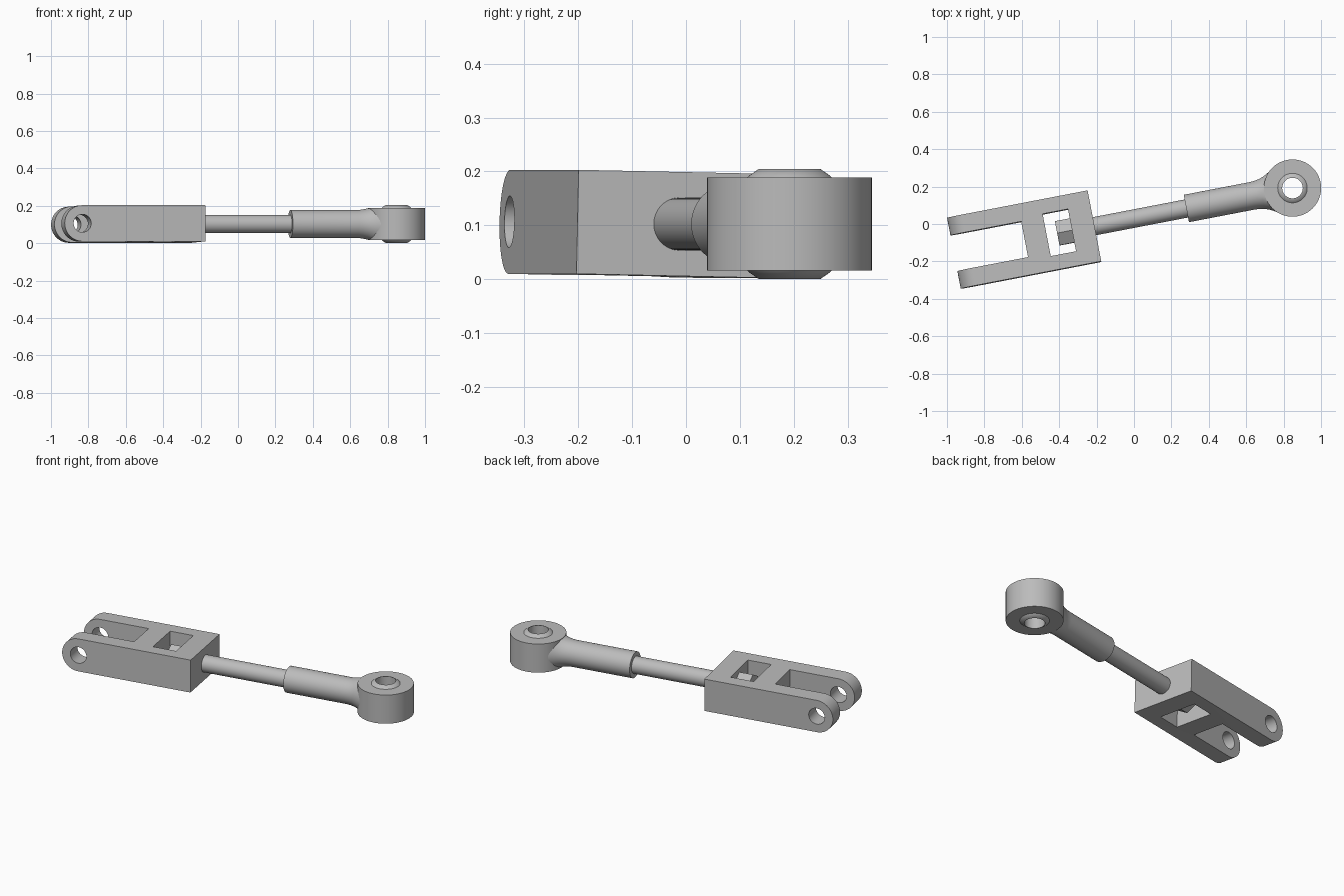
import bpy, bmesh
from math import sin, cos, pi, radians, sqrt
from mathutils import Matrix

cube = bpy.data.objects.get("Cube")
if cube:
    bpy.data.objects.remove(cube)

steel = bpy.data.materials.new("plain_steel_grey")
steel.use_nodes = True
grey = (0.5, 0.5, 0.5, 1)
steel.diffuse_color = grey
steel.node_tree.nodes["Principled BSDF"].inputs["Base Color"].default_value = grey

# Linkage frame: local x runs along the rod, the fork is slightly rolled about it
FRAME = Matrix.Translation((-0.005, 0.028, 0.1025)) @ Matrix.Rotation(radians(10.9), 4, "Z")
ROLLED = FRAME @ Matrix.Rotation(radians(-1.2), 4, "X")
EYE_X = 0.868


def finish(name, bm, frame):
    bmesh.ops.recalc_face_normals(bm, faces=bm.faces)
    mesh = bpy.data.meshes.new(name)
    bm.to_mesh(mesh)
    bm.free()
    mesh.materials.append(steel)
    obj = bpy.data.objects.new(name, mesh)
    bpy.context.collection.objects.link(obj)
    obj.matrix_world = frame
    return obj


def select_only(obj):
    bpy.ops.object.select_all(action="DESELECT")
    obj.select_set(True)
    bpy.context.view_layer.objects.active = obj


def smooth(obj):
    select_only(obj)
    bpy.ops.object.shade_smooth_by_angle(angle=radians(35))


def revolve(name, profile, frame, segments=64, closed=False, half_height=None):
    """Turn (radius, height) points about local z; cap the ends unless closed."""
    bm = bmesh.new()
    rings = []
    for r, h in profile:
        rings.append([bm.verts.new((r * cos(2 * pi * i / segments),
                                    r * sin(2 * pi * i / segments), h))
                      for i in range(segments)])
    pairs = list(zip(rings, rings[1:]))
    if closed:
        pairs.append((rings[-1], rings[0]))
    else:
        bm.faces.new(rings[0])
        bm.faces.new(rings[-1])
    for a, b in pairs:
        for i in range(segments):
            j = (i + 1) % segments
            bm.faces.new((a[i], a[j], b[j], b[i]))
    if half_height:
        # Flatten the flare to the height of the eye (local x is vertical here)
        for v in bm.verts:
            v.co.x = max(-half_height, min(half_height, v.co.x))
    return finish(name, bm, frame)


def box(name, x0, x1, half_y, half_z, frame):
    bm = bmesh.new()
    bmesh.ops.create_cube(bm, size=1)
    for v in bm.verts:
        v.co.x = x0 if v.co.x < 0 else x1
        v.co.y *= 2 * half_y
        v.co.z *= 2 * half_z
    return finish(name, bm, frame)


def cut(obj, cutter):
    cutter.hide_render = True
    mod = obj.modifiers.new("cut", "BOOLEAN")
    mod.operation = "DIFFERENCE"
    mod.solver = "EXACT"
    mod.object = cutter
    select_only(obj)
    bpy.ops.object.modifier_apply(modifier=mod.name)
    bpy.data.objects.remove(cutter)


ALONG_X = Matrix.Rotation(pi / 2, 4, "Y")
ALONG_Y = Matrix.Rotation(pi / 2, 4, "X")

# Fork: side profile with a round end, extruded across, then cut
FORK_R, FORK_W, PIN_X = 0.0965, 0.193, -0.879
bm = bmesh.new()
outline = [(-0.21, -FORK_R), (-0.21, FORK_R)]
outline += [(PIN_X - FORK_R * sin(pi * i / 32), FORK_R * cos(pi * i / 32)) for i in range(33)]
face = bm.faces.new([bm.verts.new((x, -FORK_W, z)) for x, z in outline])
side = bmesh.ops.extrude_face_region(bm, geom=[face])["geom"]
bmesh.ops.translate(bm, vec=(0, 2 * FORK_W, 0),
                    verts=[g for g in side if isinstance(g, bmesh.types.BMVert)])
fork = finish("fork", bm, ROLLED)
cut(fork, box("slot_cutter", -1.2, -0.59, 0.097, 0.3, ROLLED))
cut(fork, box("window_cutter", -0.47, -0.332, 0.115, 0.3, ROLLED))
pin_frame = ROLLED @ Matrix.Translation((PIN_X, 0, 0)) @ ALONG_Y
cut(fork, revolve("pin_hole_cutter", [(0.048, -0.4), (0.048, 0.4)], pin_frame, 48))
smooth(fork)

# Threaded rod and the hexagonal head held in the fork window
rod = revolve("rod", [(0.049, -0.36), (0.049, 0.34)], FRAME @ ALONG_X, 48)
smooth(rod)
revolve("rod_head", [(0.0757, -0.413), (0.0757, -0.33)], ROLLED @ ALONG_X, 6)

# Shank flaring into the eye
shank_profile = [(0.0745, 0.29), (0.0745, 0.65), (0.0765, 0.675), (0.081, 0.70),
                 (0.089, 0.723), (0.10, 0.745), (0.115, 0.77)]
shank = revolve("shank", shank_profile, FRAME @ ALONG_X, 64, half_height=0.0855)
smooth(shank)

# Eye ring and the bored ball inside it
eye_frame = FRAME @ Matrix.Translation((EYE_X, 0, 0))
eye = revolve("eye_ring", [(0.153, -0.086), (0.153, 0.086), (0.076, 0.086), (0.076, -0.086)],
              eye_frame, 96, closed=True)
smooth(eye)
BALL_R, BALL_H, STEPS = 0.117, 0.102, 16
heights = [BALL_H * (2 * i / STEPS - 1) for i in range(STEPS + 1)]
ball_profile = [(sqrt(BALL_R ** 2 - h * h), h) for h in heights]
ball_profile += [(0.055, BALL_H), (0.055, -BALL_H)]
ball = revolve("ball", ball_profile, eye_frame, 64, closed=True)
smooth(ball)
